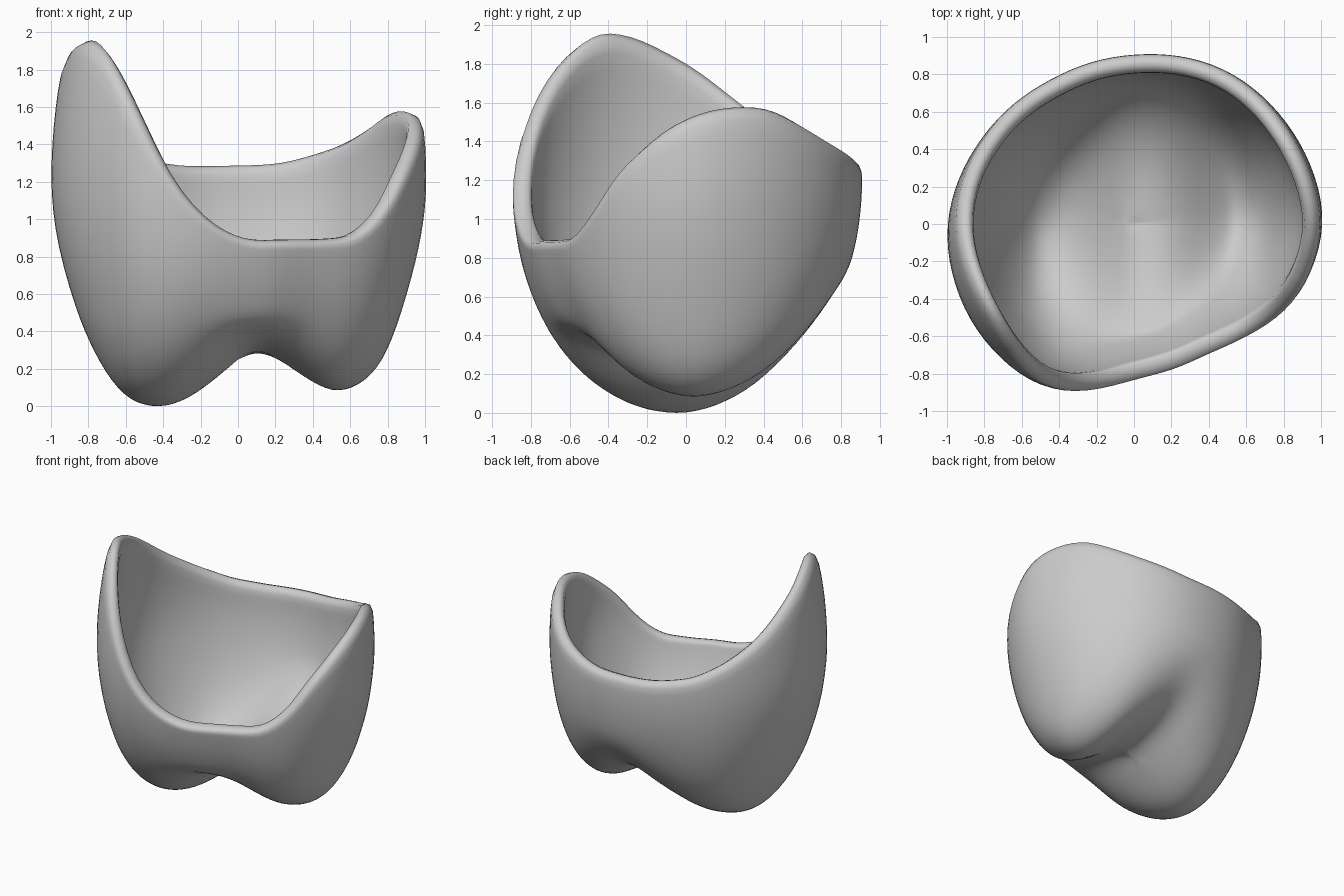
import bpy, bmesh, math
from math import sin, cos, pi

if "Cube" in bpy.data.objects:
    bpy.data.objects.remove(bpy.data.objects["Cube"])

# plan radius every 30 degrees, counter-clockwise from +x
RADIUS = [(i * 30, r) for i, r in enumerate(
    [1.02, .985, .96, .905, .89, .935, 1.005, 1.02, 1.01, .86, .83, .945, 1.02])]
# rim height by angle
RIM = [(0, 1.51), (10, 1.57), (27, 1.575), (42, 1.46), (52, 1.39), (64, 1.33), (77, 1.28),
       (110, 1.27), (128, 1.31), (144, 1.42), (160, 1.57), (177, 1.78), (194, 1.92),
       (208, 1.98), (221, 1.88), (231, 1.69), (242, 1.40), (249, 1.18), (258, .99),
       (268, .89), (277, .86), (300, .87), (318, .91), (330, 1.06), (338, 1.24),
       (353, 1.45), (360, 1.51)]
# downward swell of the two lobes across x
SWELL = [(-1, -.03), (-.95, -.1), (-.86, -.2), (-.72, -.26), (-.6, -.25), (-.45, -.15),
         (-.3, -.04), (-.2, 0), (.3, 0), (.42, -.03), (.55, -.14), (.7, -.27),
         (.8, -.33), (.9, -.2), (1, -.03)]
# lift of the groove between the lobes, across x
LIFT = [(-.35, 0), (-.27, .02), (-.18, .08), (-.07, .19), (.03, .28), (.1, .295),
        (.18, .27), (.3, .16), (.4, .06), (.5, 0)]


def lerp(table, v):
    v = max(table[0][0], min(table[-1][0], v))
    for (a, p), (b, q) in zip(table, table[1:]):
        if v <= b:
            return p + (q - p) * (v - a) / (b - a)


def soft(table, v, w):
    # lookup averaged over a small window
    return sum(lerp(table, v + d * w) for d in (-1, -.5, 0, .5, 1)) / 5


def radius(deg):
    return sum(lerp(RADIUS, (deg + d) % 360) for d in (-6, 0, 6)) / 3


SEG, LOW, UP = 48, 12, 7
H, SPLIT = 1.2, .6
A_END = math.acos(1 - SPLIT / H)


def wall(z):
    # relative radius at a height: round bowl, then a slight tuck inward
    if z < H:
        return math.sqrt(1 - (1 - z / H) ** 2)
    return 1 - .15 * (z - H) ** 2


def place(deg, rho, z):
    a = math.radians(deg)
    r = radius(deg) * rho
    x, y = r * cos(a), r * sin(a)
    fade = max(0, 1 - z / 1.05)
    groove = max(0, 1 - z / (.6 + .2 * y))       # dies out sooner at the front
    zz = z + soft(SWELL, x, .04) * fade + soft(LIFT, x, .05) * groove
    return x, y + .06 * x * fade, zz


# cup shell: outer sheet in rings from the bottom centre to the rim
bm = bmesh.new()
rings = []
for k in range(1, LOW + UP + 1):
    ring = []
    for i in range(SEG):
        deg = 360 * i / SEG
        if k <= LOW:
            z = H * (1 - cos(A_END * k / LOW))
        else:
            z = SPLIT + (lerp(RIM, deg) + .015 - SPLIT) * (k - LOW) / UP
        ring.append(bm.verts.new(place(deg, wall(z), z)))
    rings.append(ring)
centre = bm.verts.new(place(0, 0, 0))
for i in range(SEG):
    j = (i + 1) % SEG
    bm.faces.new((centre, rings[0][i], rings[0][j]))
    for lo, hi in zip(rings, rings[1:]):
        bm.faces.new((lo[i], lo[j], hi[j], hi[i]))
bmesh.ops.recalc_face_normals(bm, faces=bm.faces)
bm.faces.ensure_lookup_table()
# make sure the sheet faces outward (bottom faces look down)
if centre.link_faces[0].normal.z > 0:
    bmesh.ops.reverse_faces(bm, faces=bm.faces)

me = bpy.data.meshes.new("cup_shell")
bm.to_mesh(me)
bm.free()
cup = bpy.data.objects.new("cup_shell", me)
bpy.context.collection.objects.link(cup)

# wall thickness and rounded lip
solid = cup.modifiers.new("thickness", 'SOLIDIFY')
solid.thickness = .1
solid.offset = -1
sub = cup.modifiers.new("round", 'SUBSURF')
sub.levels = sub.render_levels = 1
for p in me.polygons:
    p.use_smooth = True
